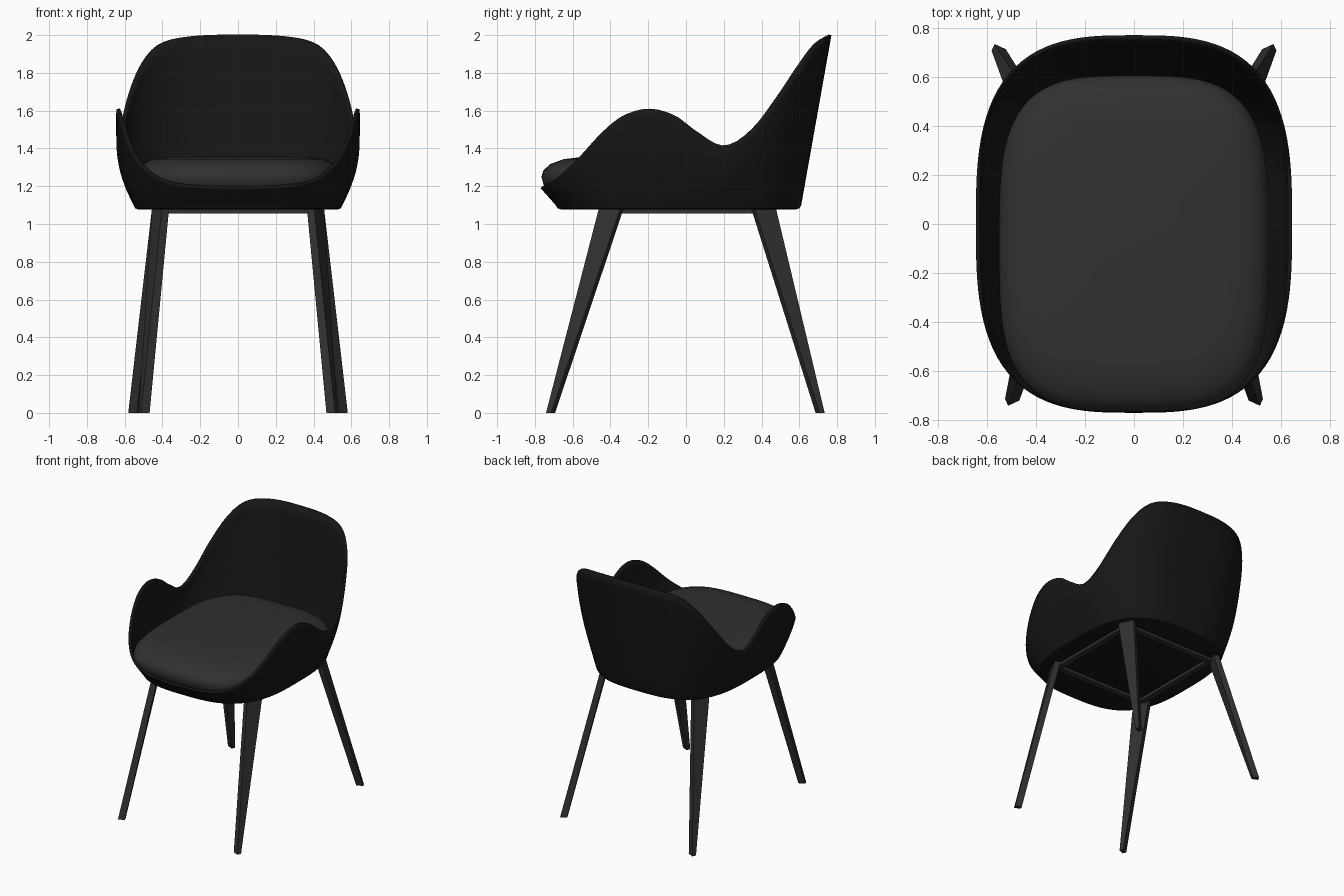
import bpy, bmesh, math
from mathutils import Vector

if "Cube" in bpy.data.objects:
    bpy.data.objects.remove(bpy.data.objects["Cube"])

N = 128


def material(name, v):
    m = bpy.data.materials.new(name)
    m.diffuse_color = (v, v, v, 1)
    m.use_nodes = True
    m.node_tree.nodes["Principled BSDF"].inputs["Base Color"].default_value = m.diffuse_color
    return m


BLACK = material("black_shell", 0.008)
GREY = material("dark_grey", 0.03)


def finish(name, bm, mat, angle=None):
    me = bpy.data.meshes.new(name)
    bm.to_mesh(me)
    bm.free()
    ob = bpy.data.objects.new(name, me)
    bpy.context.collection.objects.link(ob)
    me.materials.append(mat)
    if angle:
        bpy.ops.object.select_all(action='DESELECT')
        ob.select_set(True)
        bpy.context.view_layer.objects.active = ob
        bpy.ops.object.shade_smooth_by_angle(angle=math.radians(angle))
    return ob


def oval(i, a, b, cy, n):
    """Point i on a rounded-square outline."""
    t = 2 * math.pi * i / N
    c, s = math.cos(t), math.sin(t)
    r = (abs(c) ** n + abs(s) ** n) ** (-1 / n)
    return a * r * c, cy + b * r * s


def loft(rings, cap_bottom=True, cap_top=True):
    bm = bmesh.new()
    vs = [[bm.verts.new(p) for p in ring] for ring in rings]
    k = len(vs[0])
    for lo, hi in zip(vs, vs[1:]):
        for j in range(k):
            q = (j + 1) % k
            bm.faces.new((lo[j], lo[q], hi[q], hi[j]))
    if cap_bottom:
        bm.faces.new(vs[0][::-1])
    if cap_top:
        bm.faces.new(vs[-1])
    return bm


# Rim height as seen from the side: arms, dip, high back
RIM = [(-0.77, 1.19), (-0.7, 1.23), (-0.57, 1.35), (-0.45, 1.48), (-0.34, 1.57),
       (-0.2, 1.61), (-0.06, 1.575), (0.05, 1.495), (0.2, 1.415), (0.35, 1.50),
       (0.5, 1.69), (0.6, 1.835), (0.69, 1.95), (0.77, 2.0)]


def rim_height(y):
    def slope(i):
        lo, hi = RIM[max(i - 1, 0)], RIM[min(i + 1, len(RIM) - 1)]
        return (hi[1] - lo[1]) / (hi[0] - lo[0])
    y = min(max(y, RIM[0][0]), RIM[-1][0])
    i = max(k for k in range(len(RIM) - 1) if RIM[k][0] <= y)
    (y0, z0), (y1, z1) = RIM[i], RIM[i + 1]
    h = y1 - y0
    t = (y - y0) / h
    return (z0 * (2 * t**3 - 3 * t**2 + 1) + z1 * (3 * t**2 - 2 * t**3)
            + h * slope(i) * (t**3 - 2 * t**2 + t) + h * slope(i + 1) * (t**3 - t**2))


# Shell: floor, rounded lower edge, flaring walls up to the wavy rim
def wall_point(i, t):
    x0, y0 = oval(i, 0.553, 0.65, -0.04, 3)
    x1, y1 = oval(i, 0.645, 0.77, 0, 3)
    side = abs(x1 / 0.645) ** 4
    f = t + side * (1 - (1 - t) ** 2 - t)
    z0 = 1.10
    return (x0 + (x1 - x0) * f, y0 + (y1 - y0) * f, z0 + (rim_height(y1) - z0) * t)


rings = [[(*oval(i, 0.553 * s, 0.65 * s, -0.04, 3), z) for i in range(N)]
         for s, z in ((0.955, 1.077), (0.985, 1.083))]
rings += [[wall_point(i, k / 12) for i in range(N)] for k in range(13)]
shell = finish("shell", loft(rings, cap_top=False), BLACK, 40)
sol = shell.modifiers.new("thickness", 'SOLIDIFY')
sol.thickness = 0.016
sol.offset = -1

# Seat cushion: pillow-like slab
PAD = [(0.85, 1.12), (0.94, 1.16), (0.985, 1.21), (1, 1.25), (0.985, 1.285),
       (0.93, 1.318), (0.83, 1.343), (0.7, 1.354), (0.35, 1.357)]
finish("seat_cushion", loft([[(*oval(i, 0.55 * s, 0.685 * s, -0.08, 3.5), z)
                              for i in range(N)] for s, z in PAD]), GREY, 60)


# Legs: blades, wide at the top and narrow at the foot
def leg(name, top, foot, sx, sy):
    u = Vector((0.42 * sx, -0.91 * sy, 0))
    v = Vector((0.91 * sx, 0.42 * sy, 0))

    def section(p, z, wide, thick):
        c = Vector((p[0] * sx, p[1] * sy, z))
        return [c + u * a * wide / 2 + v * b * thick / 2
                for a, b in ((-1, -1), (1, -1), (1, 1), (-1, 1))]
    bm = loft([section(foot, 0, 0.03, 0.05), section(top, 1.085, 0.125, 0.042)])
    bmesh.ops.recalc_face_normals(bm, faces=bm.faces)
    finish(name, bm, GREY)


for sx, side in ((-1, "left"), (1, "right")):
    leg("front_leg_" + side, (0.41, 0.395), (0.497, 0.717), sx, -1)
    leg("back_leg_" + side, (0.41, 0.41), (0.552, 0.71), sx, 1)


# Under-seat frame rails joining the leg tops
def rail(name, size, loc):
    bm = bmesh.new()
    bmesh.ops.create_cube(bm, size=1)
    for p in bm.verts:
        p.co = Vector([p.co[k] * size[k] + loc[k] for k in range(3)])
    finish(name, bm, GREY)


for s, end, side in ((-1, "front", "left"), (1, "back", "right")):
    rail(end + "_rail", (0.78, 0.045, 0.022), (0, 0.39 * s, 1.066))
    rail(side + "_rail", (0.045, 0.76, 0.022), (0.39 * s, 0, 1.066))
